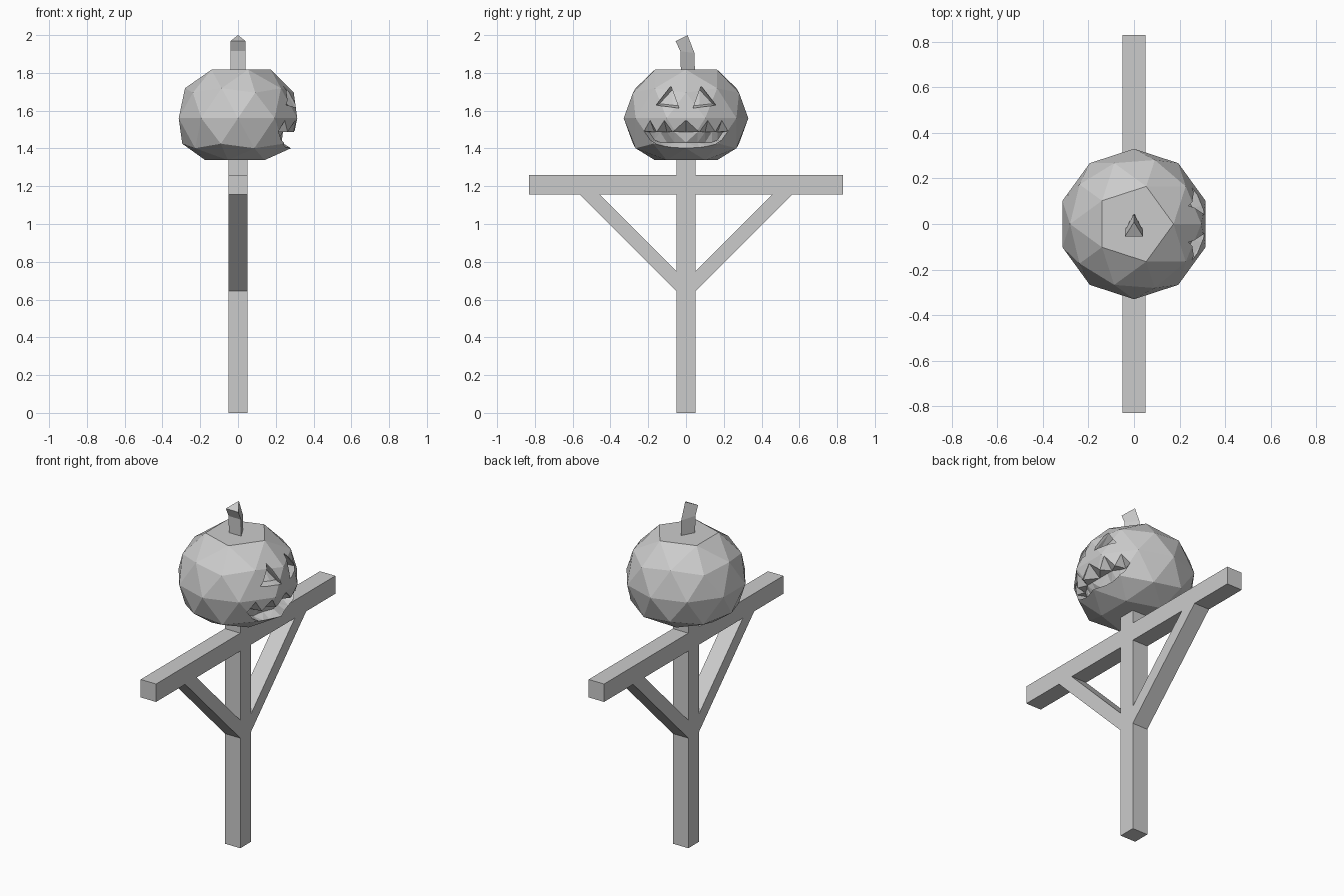
import bpy, bmesh, math
from mathutils import Vector
from mathutils.bvhtree import BVHTree

if "Cube" in bpy.data.objects:
    bpy.data.objects.remove(bpy.data.objects["Cube"])


def to_object(name, bm):
    bmesh.ops.recalc_face_normals(bm, faces=bm.faces[:])
    mesh = bpy.data.meshes.new(name)
    bm.to_mesh(mesh)
    bm.free()
    ob = bpy.data.objects.new(name, mesh)
    bpy.context.collection.objects.link(ob)
    return ob


# Wooden stand: one flat outline (y, z) with two triangular gaps, given thickness
half = [(0.05, 0), (0.05, 0.645), (0.56, 1.155), (0.83, 1.155),
        (0.83, 1.26), (0.05, 1.26), (0.05, 1.345)]
gap = [(0.05, 0.75), (0.455, 1.155), (0.05, 1.155)]
outlines = [half + [(-y, z) for y, z in reversed(half)], gap, [(-y, z) for y, z in gap]]
curve = bpy.data.curves.new("wooden_stand", 'CURVE')
curve.dimensions = '2D'
curve.fill_mode = 'BOTH'
curve.extrude = 0.05
for pts in outlines:
    sp = curve.splines.new('POLY')
    sp.points.add(len(pts) - 1)
    for p, (y, z) in zip(sp.points, pts):
        p.co = (y, z, 0, 1)
    sp.use_cyclic_u = True
    sp.use_smooth = False
stand = bpy.data.objects.new("wooden_stand", curve)
stand.rotation_euler = (math.pi / 2, 0, math.pi / 2)
bpy.context.collection.objects.link(stand)
bpy.context.view_layer.objects.active = stand
stand.select_set(True)
bpy.ops.object.convert(target='MESH')

# Pumpkin: low-poly ball, squashed, with flattened top and bottom
bm = bmesh.new()
bmesh.ops.create_icosphere(bm, subdivisions=2, radius=1)
for v in bm.verts:
    x, y, z = v.co
    z = max(-0.222, min(0.257, z * 0.302))
    v.co = (x * 0.33, y * 0.33, 1.56 + z)
surface = BVHTree.FromBMesh(bm)
pumpkin = to_object("pumpkin", bm)


def skin_x(y, z):
    return surface.ray_cast(Vector((1, y, z)), Vector((-1, 0, 0)))[0].x


def carve(columns, floor_z, depth, max_x):
    """Cut a tapering recess; columns are (y, z top, z bottom) across the opening."""
    bm = bmesh.new()
    grid = []
    for y, zt, zb in columns:
        col = []
        for z in (zt, zb):
            s = skin_x(y, z)
            floor = (min(max_x, s - depth), y * 0.88, floor_z(z))
            col.append([bm.verts.new(c) for c in ((0.4, y, z), (s - 0.002, y, z), floor)])
        grid.append(col)
    for (at, ab), (bt, bb) in zip(grid, grid[1:]):
        for i in (0, 1):
            bm.faces.new((at[i], at[i + 1], bt[i + 1], bt[i]))
            bm.faces.new((ab[i], bb[i], bb[i + 1], ab[i + 1]))
        for i in (0, 2):
            bm.faces.new((at[i], bt[i], bb[i], ab[i]))
    bmesh.ops.remove_doubles(bm, verts=bm.verts[:], dist=0.0005)
    bmesh.ops.triangulate(bm, faces=bm.faces[:])
    cutter = to_object("cutter", bm)
    cutter.hide_render = True
    mod = pumpkin.modifiers.new("carve", 'BOOLEAN')
    mod.operation = 'DIFFERENCE'
    mod.solver = 'EXACT'
    mod.object = cutter
    bpy.context.view_layer.objects.active = pumpkin
    bpy.ops.object.modifier_apply(modifier=mod.name)
    bpy.data.objects.remove(cutter)


# Triangular eyes
eye = [(0.037, 1.613, 1.613), (0.08, 1.73, 1.619), (0.159, 1.629, 1.629)]
for side in (1, -1):
    carve([(side * y, t, b) for y, t, b in eye],
          lambda z: 1.66 + (z - 1.66) * 0.75, 0.04, 1)

# Jagged mouth
mouth = [(0.07, 1.487, 1.405), (0.115, 1.548, 1.412), (0.155, 1.487, 1.422),
         (0.19, 1.548, 1.445), (0.222, 1.492, 1.492)]
carve([(-y, t, b) for y, t, b in reversed(mouth)] + [(0, 1.55, 1.402)] + mouth,
      lambda z: max(1.432, min(1.487, z)), 0.05, 0.238)

# Bent three-sided stem
bm = bmesh.new()
sections = [(-0.027, 1.80, 0.047, 1.80), (-0.03, 1.915, 0.045, 1.905),
            (-0.055, 1.968, 0.008, 2.0)]
rings = [[bm.verts.new(c) for c in ((-0.04, y, z), (0.04, y, z), (0, ya, za))]
         for y, z, ya, za in sections]
for a, b in zip(rings, rings[1:]):
    for i in range(3):
        j = (i + 1) % 3
        bm.faces.new((a[i], a[j], b[j], b[i]))
bm.faces.new(rings[0])
bm.faces.new(rings[-1])
to_object("stem", bm)
